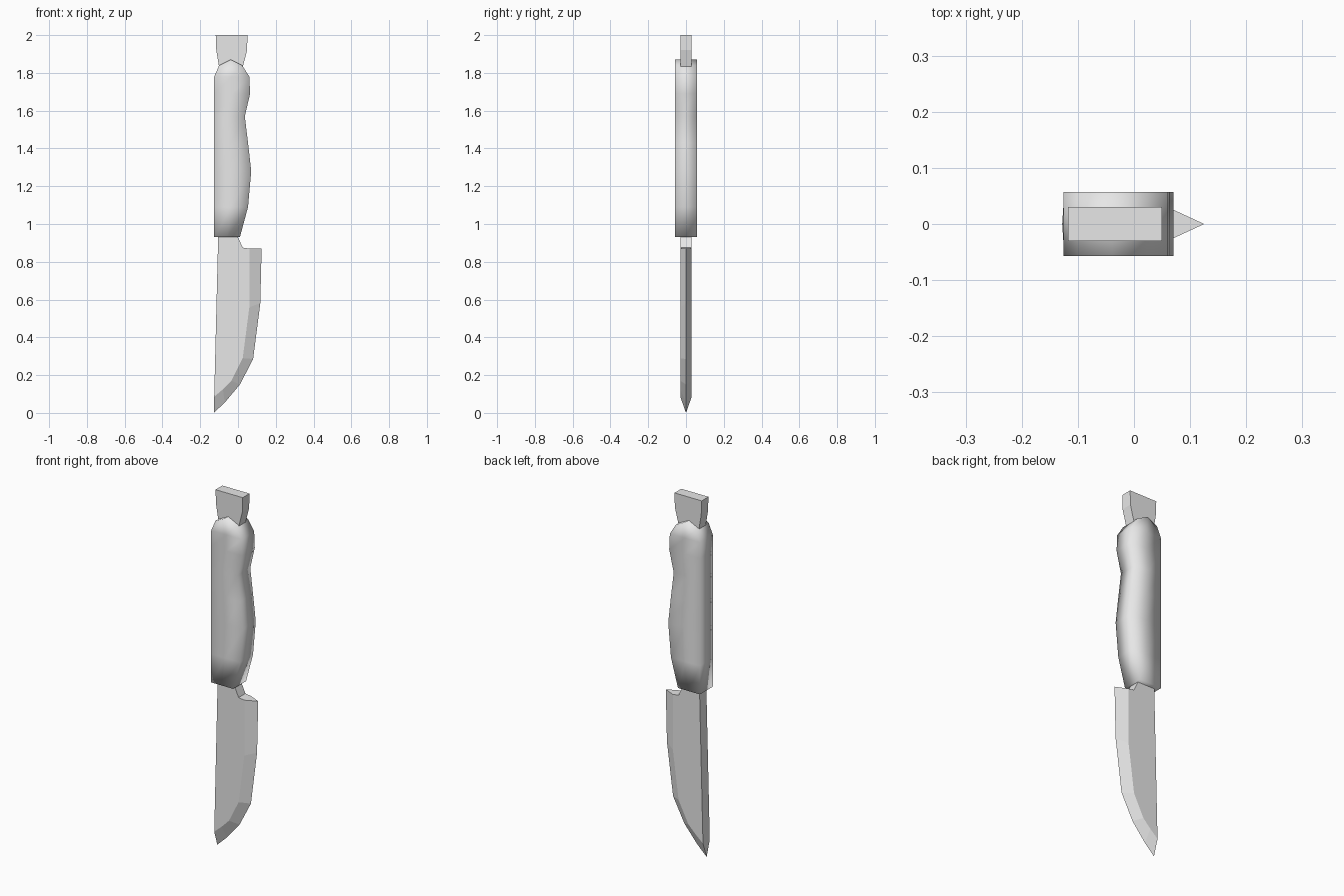
import bpy
import bmesh

cube = bpy.data.objects.get("Cube")
if cube:
    bpy.data.objects.remove(cube, do_unlink=True)

grey = bpy.data.materials.new("plain_grey")
grey.use_nodes = True
grey.diffuse_color = (0.8, 0.8, 0.8, 1)
grey.node_tree.nodes["Principled BSDF"].inputs["Base Color"].default_value = (0.8, 0.8, 0.8, 1)


def finish(bm, name, smooth):
    """Turn a bmesh into a named, coloured object."""
    bmesh.ops.recalc_face_normals(bm, faces=bm.faces[:])
    for face in bm.faces:
        face.smooth = smooth
    mesh = bpy.data.meshes.new(name)
    bm.to_mesh(mesh)
    bm.free()
    mesh.materials.append(grey)
    obj = bpy.data.objects.new(name, mesh)
    bpy.context.collection.objects.link(obj)
    return obj


# Blade with full tang and flared pommel: flat sides, ground edge
HALF_BLADE = 0.03
bevel_line = [(-0.126, 0.085), (-0.08, 0.125), (-0.035, 0.17),
              (0.025, 0.29), (0.06, 0.56), (0.06, 0.87)]
cutting_edge = [(-0.128, 0), (-0.07, 0.055), (0.01, 0.15),
                (0.08, 0.285), (0.118, 0.58), (0.125, 0.87)]
tang = [(0.025, 0.875), (0, 0.93), (-0.02, 1), (0, 1.75), (0.025, 1.83),
        (0.048, 1.92), (0.05, 2), (-0.118, 2), (-0.115, 1.92),
        (-0.1, 1.83), (-0.1, 1.7), (-0.105, 0.93)]

bm = bmesh.new()
outline = bevel_line + tang
front, back = [[bm.verts.new((x, y, z)) for x, z in outline]
               for y in (-HALF_BLADE, HALF_BLADE)]
edge = [bm.verts.new((x, 0, z)) for x, z in cutting_edge]
bm.faces.new(front)
bm.faces.new(back)
last = len(edge) - 1
for i in range(last):
    for side in (front, back):
        bm.faces.new((side[i], side[i + 1], edge[i + 1], edge[i]))
for i in (0, last):
    bm.faces.new((front[i], back[i], edge[i]))
for i in range(last, len(outline)):
    j = (i + 1) % len(outline)
    bm.faces.new((front[i], front[j], back[j], back[i]))
finish(bm, "blade_and_tang", False)

# Handle: rows of height, left edge, right edge, with a raised centre line at the top
HALF_GRIP = 0.057
rows = [(0.93, -0.126, 0.01), (1.09, -0.126, 0.053), (1.28, -0.126, 0.07),
        (1.43, -0.126, 0.053), (1.57, -0.126, 0.036), (1.69, -0.126, 0.064),
        (1.78, -0.126, 0.06), (1.84, -0.1, 0.022)]

bm = bmesh.new()
rings = []
for z, left, right in rows:
    middle = (left + right) / 2
    peak = 0.03 if z == rows[-1][0] else 0
    columns = [(left, z), (middle, z + peak), (right, z)]
    ring = [bm.verts.new((x, -HALF_GRIP, h)) for x, h in columns]
    ring += [bm.verts.new((x, HALF_GRIP, h)) for x, h in reversed(columns)]
    rings.append(ring)
for low, high in zip(rings, rings[1:]):
    for i in range(len(low)):
        j = (i + 1) % len(low)
        bm.faces.new((low[i], low[j], high[j], high[i]))
for a, b, c, d, e, f in (rings[0], rings[-1]):
    bm.faces.new((a, b, e, f))
    bm.faces.new((b, c, d, e))
finish(bm, "handle", True)
